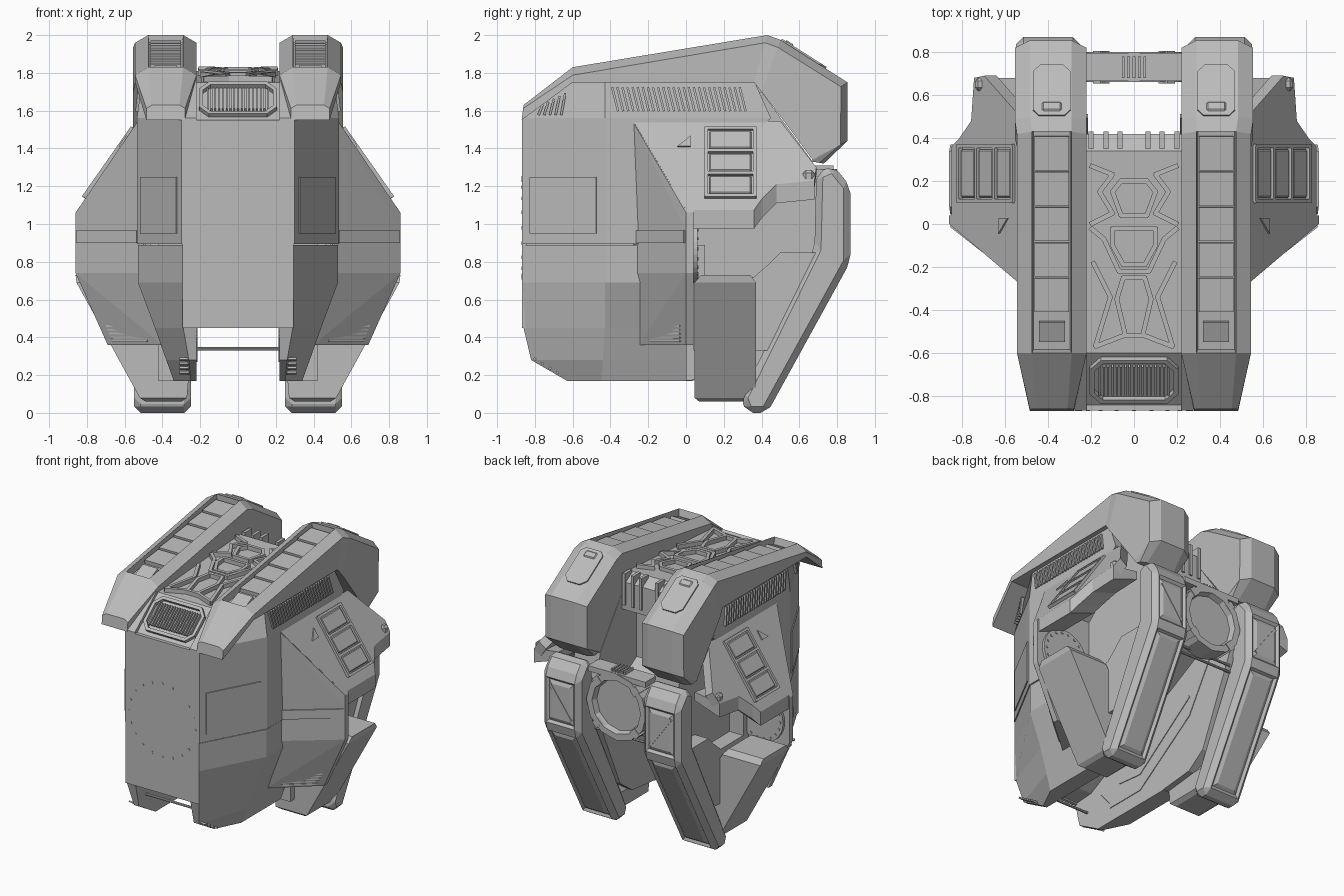
import bpy, bmesh, math
from mathutils import Vector, Matrix

if "Cube" in bpy.data.objects:
    bpy.data.objects.remove(bpy.data.objects["Cube"], do_unlink=True)

GREY = (0.5, 0.5, 0.5, 1)
mat = bpy.data.materials.new("hull grey")
mat.use_nodes = True
mat.diffuse_color = GREY
mat.node_tree.nodes["Principled BSDF"].inputs["Base Color"].default_value = GREY
X, Y, Z = Vector((1, 0, 0)), Vector((0, 1, 0)), Vector((0, 0, 1))


def make(name, bm, mirror=True):
    bmesh.ops.recalc_face_normals(bm, faces=bm.faces[:])
    me = bpy.data.meshes.new(name)
    bm.to_mesh(me)
    bm.free()
    me.materials.append(mat)
    ob = bpy.data.objects.new(name, me)
    bpy.context.collection.objects.link(ob)
    if mirror:
        ob.modifiers.new("Mirror", "MIRROR").use_mirror_merge = False


def box(bm, c, u, n, w, h, t):
    """Box centred at c: w along u, t along n, h along the third axis."""
    u, n = Vector(u).normalized(), Vector(n).normalized()
    r = Matrix((u, n.cross(u), n)).transposed().to_4x4()
    bmesh.ops.create_cube(bm, size=1, matrix=Matrix.Translation(c) @ r @ Matrix.Diagonal((w, h, t, 1)))


def bar(bm, p, q, n, h, t):
    p, q = Vector(p), Vector(q)
    box(bm, (p + q) / 2, q - p, n, (q - p).length + h * 0.5, h, t)


def loft(rings):
    bm = bmesh.new()
    rs = [[bm.verts.new(p) for p in r] for r in rings]
    for a, b in zip(rs, rs[1:]):
        for i in range(len(a)):
            j = (i + 1) % len(a)
            bm.faces.new((a[i], a[j], b[j], b[i]))
    bm.faces.new(rs[0])
    bm.faces.new(rs[-1][::-1])
    bmesh.ops.recalc_face_normals(bm, faces=bm.faces[:])
    return bm


def prism(profile, x0, x1):
    return loft([[(x, y, z) for y, z in profile] for x in (x0, x1)])


def hull(pts):
    bm = bmesh.new()
    vs = [bm.verts.new(p) for p in pts]
    bmesh.ops.convex_hull(bm, input=vs)
    bmesh.ops.dissolve_limit(bm, angle_limit=0.03, verts=bm.verts[:], edges=bm.edges[:])
    return bm


def chamfer(bm, size):
    bmesh.ops.bevel(bm, geom=bm.edges[:], offset=size, segments=1, affect="EDGES")
    bmesh.ops.recalc_face_normals(bm, faces=bm.faces[:])


def disc(bm, c, axis, r, depth, sides):
    m = Matrix.Translation(c) @ Vector(axis).to_track_quat("Z", "Y").to_matrix().to_4x4()
    bmesh.ops.create_cone(bm, cap_ends=True, segments=sides, radius1=r, radius2=r, depth=depth, matrix=m)


# Central body, front panel and its ring of rivets
make("central_body", prism([(-0.85, 0.46), (-0.85, 1.54), (-0.6, 1.75), (0.34, 1.81), (0.42, 1.76), (0.42, 1.56),
                            (0.25, 1.5), (0.25, 1.15), (0.42, 1.05), (-0.7, 0.47)], -0.23, 0.23), False)
bm = bmesh.new()
box(bm, (0, -0.855, 1.0), X, -Y, 0.59, 1.1, 0.025)
make("front_panel", bm, False)
bm = bmesh.new()
for i in range(20):
    a = i * math.tau / 20
    disc(bm, (0.265 * math.sin(a), -0.868, 0.98 + 0.265 * math.cos(a)), -Y, 0.009, 0.004, 8)
make("front_rivets", bm, False)

# Sloped grille above the front panel
slope = Vector((0, 0.25, 0.21)).normalized()
up = X.cross(slope)
mid = Vector((0, -0.72, 1.65))
bm = bmesh.new()
for i in range(17):
    box(bm, mid + X * (i - 8) * 0.02 + up * 0.01, X, up, 0.009, 0.17, 0.02)
frame = [(0.15, 0.12), (0.195, 0.07), (0.195, -0.07), (0.15, -0.12)]
frame += [(-x, -y) for x, y in frame]
for (a, b), (c, d) in zip(frame, frame[1:] + frame[:1]):
    bar(bm, mid + X * a + slope * b, mid + X * c + slope * d, up, 0.022, 0.05)
make("front_grille", bm, False)

# Raised ridges on the spine
bm = bmesh.new()
paths = [[(0, 0.2), (0.06, 0.2), (0.1, 0.15), (0.06, 0.04), (0, 0.04)],
         [(0.2, 0.27), (0.1, 0.23), (0.16, 0.15), (0.1, 0.05), (0.2, 0)],
         [(0, -0.02), (0.1, -0.02), (0.1, -0.1), (0.05, -0.19), (0, -0.19)],
         [(0.2, -0.02), (0.14, -0.07), (0.07, -0.22), (0, -0.22)],
         [(0.04, -0.52), (0.08, -0.35), (0.05, -0.25), (0, -0.25)],
         [(0.19, -0.18), (0.11, -0.34), (0.18, -0.57), (0.05, -0.52), (0, -0.52)]]
for path in paths:
    pts = [(x, y, 1.75 + 0.0625 * (y + 0.6)) for x, y in path]
    for p, q in zip(pts, pts[1:]):
        bar(bm, p, q, Z, 0.022, 0.06)
make("spine_ridges", bm)
bm = bmesh.new()
for x in (0.065, 0.13, 0.2):
    box(bm, (x, 0.39, 1.71), X, Z, 0.022, 0.08, 0.23)
make("spine_end_ribs", bm)

# Ridges on the inner walls below the body
bm = bmesh.new()
for path in [[(-0.6, 0.4), (-0.5, 0.28), (-0.2, 0.28), (0.3, 0.62), (0.5, 0.95)], [(-0.4, 0.42), (-0.2, 0.4), (0.3, 0.76)]]:
    for p, q in zip(path, path[1:]):
        bar(bm, (0.22, *p), (0.22, *q), X, 0.02, 0.01)
make("inner_wall_ridges", bm)


# Side shells, from the low fairing up to the rails
def plan(z, yf, xm, xo, ym, yb):
    return [(0.22, yf, z), (xm, yf, z), (xo, ym, z), (xo, yb, z), (0.22, yb, z)]


make("lower_side_shell", loft([plan(0.17, -0.63, 0.25, 0.34, -0.45, 0.04), plan(0.28, -0.82, 0.26, 0.38, -0.44, 0.04),
                               plan(0.45, -0.86, 0.29, 0.44, -0.43, 0.1), plan(0.69, -0.865, 0.295, 0.53, -0.43, 0.1),
                               plan(0.89, -0.865, 0.295, 0.53, -0.43, 0.1)]))
make("upper_side_shell", loft([plan(0.895, -0.868, 0.3, 0.535, -0.43, 0.04), plan(1.2, -0.868, 0.3, 0.535, -0.43, 0.04),
                               plan(1.56, -0.868, 0.3, 0.535, -0.43, 0.45), plan(1.76, -0.62, 0.3, 0.51, -0.43, 0.36)]))
bm = bmesh.new()
u = Vector((0.235, 0.438, 0)).normalized()
box(bm, Vector((0.4175, -0.649, 1.1)) + u.cross(Z) * 0.003, u, u.cross(Z), 0.4, 0.3, 0.008)
make("side_door", bm)
bm = bmesh.new()
for i in range(4):
    box(bm, (0.275, -0.8 + 0.04 * i, 0.285 - 0.024 * i), X, (0, -0.5, -0.86), 0.07, 0.016, 0.012)
make("fairing_vent", bm)

# Slanted slats under the rails
bm = bmesh.new()
for i in range(26):
    y = -0.36 + i * 0.027
    bar(bm, (0.533, y, 1.6), (0.52, y - 0.03, 1.72), X, 0.012, 0.02)
for i in range(5):
    y, x = -0.78 + i * 0.03, 0.35 + i * 0.016
    bar(bm, (x, y, 1.58), (x, y + 0.02, 1.63 + i * 0.015), X, 0.012, 0.03)
make("side_slats", bm)


# Top rails ending in rear towers
def rail_ring(top, bot, x0, x1, c):
    t, b = Vector((0, *top)), Vector((0, *bot))
    s = t + (b - t).normalized() * min(0.05, c * 0.6)
    return [X * x0 + b, X * x1 + b, X * x1 + s, X * (x1 - c) + t, X * (x0 + c) + t, X * x0 + s]


bm = loft([rail_ring((-0.86, 1.63), (-0.87, 1.55), 0.28, 0.485, 0.03), rail_ring((-0.6, 1.83), (-0.6, 1.75), 0.22, 0.545, 0.07),
           rail_ring((0.43, 2.0), (0.36, 1.75), 0.22, 0.545, 0.07), rail_ring((0.5, 1.975), (0.4, 1.7), 0.22, 0.555, 0.07),
           rail_ring((0.855, 1.75), (0.53, 1.53), 0.22, 0.555, 0.07), rail_ring((0.855, 1.44), (0.67, 1.34), 0.22, 0.555, 0.07),
           rail_ring((0.73, 1.32), (0.67, 1.33), 0.24, 0.54, 0.04)])
top = max((f for f in bm.faces if f.normal.z > 0.9), key=lambda f: f.calc_area())
bmesh.ops.inset_region(bm, faces=[top], thickness=0.01, depth=-0.05)
make("top_rail", bm)
bm = bmesh.new()
for i in range(5):
    y = -0.33 + 0.165 * i
    box(bm, (0.382, y, 1.83 + 0.165 * (y + 0.6) - 0.035), X, (0, -0.11, 1), 0.16, 0.158, 0.03)
box(bm, (0.382, -0.5, 1.81), X, (0, -0.45, 1), 0.12, 0.1, 0.02)
make("rail_plates", bm)

# Tower hatch with cut corners, and its button
n = Vector((0, 0.225, 0.355)).normalized()
v = n.cross(X)
c = Vector((0.383, 0.62, 1.896))
make("tower_hatch", hull([c + X * a * s + v * b + n * k for a, b in ((0.05, 0.14), (0.088, 0.1), (0.088, -0.11), (0.06, -0.14))
                          for s in (-1, 1) for k in (-0.01, 0.012)]))
bm = bmesh.new()
box(bm, (0.383, 0.54, 1.945), X, n, 0.1, 0.06, 0.04)
chamfer(bm, 0.012)
make("tower_button", bm)

# Upper wing: sloped plate with a stepped rear edge, lip and solid front wedge
n = Vector((0.485, 0, 0.34)).normalized()
v = n.cross(Y)
outline = [(-0.28, 1.545), (0, 1.075), (0.36, 1.075), (0.4, 1.13), (0.48, 1.21), (0.68, 1.23), (0.69, 1.3), (0.5, 1.545)]
skin = [Vector((0.86 - (z - 1.06) * 0.68, y, z)) for y, z in outline]
make("upper_wing", loft([skin, [p - n * 0.07 for p in skin]]))
make("wing_lip", loft([[p, p - Z * 0.1, p - Z * 0.03 - X * 0.2, p + Z * 0.03 - X * 0.2] for p in skin[1:6]]))
make("wing_front", hull([(0.53, -0.28, 1.54), (0.86, 0, 1.06), (0.86, 0, 0.965), (0.5, -0.28, 0.95), (0.86, 0.04, 0.965),
                         (0.86, 0.04, 1.06), (0.53, 0.04, 1.54), (0.5, 0.04, 0.965)]))
make("lower_wing", hull([(x, y, z) for z, pts in (
    (0.965, [(0.5, -0.28), (0.86, 0), (0.86, 0.04), (0.5, 0.04)]),
    (0.74, [(0.5, -0.28), (0.86, 0), (0.86, 0.04), (0.5, 0.04)]),
    (0.36, [(0.4, -0.25), (0.69, 0), (0.69, 0.04), (0.4, 0.04)])) for x, y in pts]))
bm = bmesh.new()
bar(bm, (0.535, -0.256, 0.932), (0.85, -0.01, 0.932), Z, 0.014, 0.066)
make("wing_band", bm)
bm = bmesh.new()
for i in range(5):
    bar(bm, (0.48, -0.185, 0.38 + i * 0.02), (0.66 + i * 0.008, -0.03, 0.38 + i * 0.02), Z, 0.015, 0.01)
make("wing_vent", bm)

# Three-pane window on the wing slope
c = Vector((0.682, 0.235, 1.322))
bm = bmesh.new()
for s in (-1, 1):
    box(bm, c + Y * s * 0.128, Y, n, 0.018, 0.45, 0.035)
for i in range(4):
    box(bm, c + v * (i - 1.5) * 0.145, Y, n, 0.256, 0.018, 0.035)
make("window_frame", bm)
bm = bmesh.new()
for i in range(3):
    box(bm, c + v * (i - 1) * 0.145, Y, n, 0.222, 0.112, 0.025)
chamfer(bm, 0.006)
make("window_panes", bm)
c = Vector((0.605, -0.005, 1.43))
make("wing_marker", hull([c + Y * a + v * b + n * k for a, b in ((-0.04, -0.03), (0.03, -0.03), (0.03, 0.04)) for k in (-0.01, 0.012)]))
bm = bmesh.new()
box(bm, (0.71, 0.65, 1.25), X, Z, 0.06, 0.06, 0.07)
chamfer(bm, 0.015)
make("wing_clip", bm)

# Round plate with rivets behind the wing
bm = bmesh.new()
disc(bm, (0.64, 0.04, 0.87), Y, 0.18, 0.04, 32)
for i in range(18):
    a = i * math.tau / 18
    disc(bm, (0.64 + 0.155 * math.cos(a), 0.062, 0.87 + 0.155 * math.sin(a)), Y, 0.009, 0.008, 8)
make("rear_round_plate", bm)

# Slanted pods, with a recessed wall and a wider low fairing behind them
bm = hull([(x, y, z) for z, x0, x1, y0, y1 in ((0.73, 0.58, 0.86, 0.08, 0.34), (0.69, 0.55, 0.855, 0.045, 0.37),
                                              (0.2, 0.26, 0.53, 0.045, 0.37), (0.08, 0.27, 0.52, 0.045, 0.37),
                                              (0.06, 0.3, 0.49, 0.07, 0.34)) for x in (x0, x1) for y in (y0, y1)])
make("slanted_pod", bm)
make("rear_wall", prism([(0, 1.7), (0.4, 1.7), (0.67, 1.33), (0.73, 0.95), (0.44, 0.3), (0.3, 0.2), (0, 0.17)], 0.22, 0.42))
make("rear_fairing", prism([(0.04, 0.72), (0.36, 0.72), (0.44, 0.79), (0.5, 0.85), (0.69, 0.85), (0.44, 0.33), (0.04, 0.33)], 0.3, 0.53))

# Rear legs with recessed panels
bm = prism([(0.69, 1.27), (0.78, 1.31), (0.87, 1.2), (0.87, 0.8), (0.43, 0), (0.32, 0), (0.29, 0.08), (0.68, 0.87)], 0.25, 0.55)
chamfer(bm, 0.035)
panels = [f for f in bm.faces if f.normal.y > 0.7 and abs(f.normal.x) < 0.1 and f.calc_area() > 0.03]
bmesh.ops.inset_individual(bm, faces=panels, thickness=0.025, depth=-0.015)
bmesh.ops.inset_individual(bm, faces=panels, thickness=0.035, depth=0.012)
make("rear_leg", bm)
bm = bmesh.new()
bar(bm, (0.32, 0.865, 0.89), (0.48, 0.865, 1.11), Y, 0.02, 0.012)
make("leg_brace", bm)

# Rear hub: dished ring with clamps, held between the legs
hub = Vector((0, 0.73, 1.05))
bm = bmesh.new()
disc(bm, hub, Y, 0.24, 0.14, 12)
bmesh.ops.recalc_face_normals(bm, faces=bm.faces[:])
back = [f for f in bm.faces if f.normal.y > 0.9]
bmesh.ops.inset_region(bm, faces=back, thickness=0.045)
bmesh.ops.inset_region(bm, faces=back, thickness=0.012, depth=-0.04)
make("rear_hub", bm, False)
bm = bmesh.new()
for i in range(4):
    a = math.pi / 4 + i * math.pi / 2
    d = Vector((math.cos(a), 0, math.sin(a)))
    box(bm, hub + d * 0.215, d, Y, 0.06, 0.05, 0.15)
make("hub_clamps", bm, False)
bm = bmesh.new()
box(bm, (0, 0.705, 1.05), X, Z, 0.6, 0.07, 0.12)
box(bm, (0, 0.73, 1.27), X, Z, 0.46, 0.13, 0.04)
for i in range(5):
    box(bm, (0.025 * (i - 2), 0.73, 1.295), X, Z, 0.013, 0.1, 0.03)
make("hub_arms", bm, False)

# Cross rods
bm = bmesh.new()
for y, z in ((-0.74, 0.34), (0.68, 0.84), (0.68, 0.79)):
    disc(bm, (0, y, z), X, 0.009, 0.5, 8)
make("cross_rods", bm, False)
